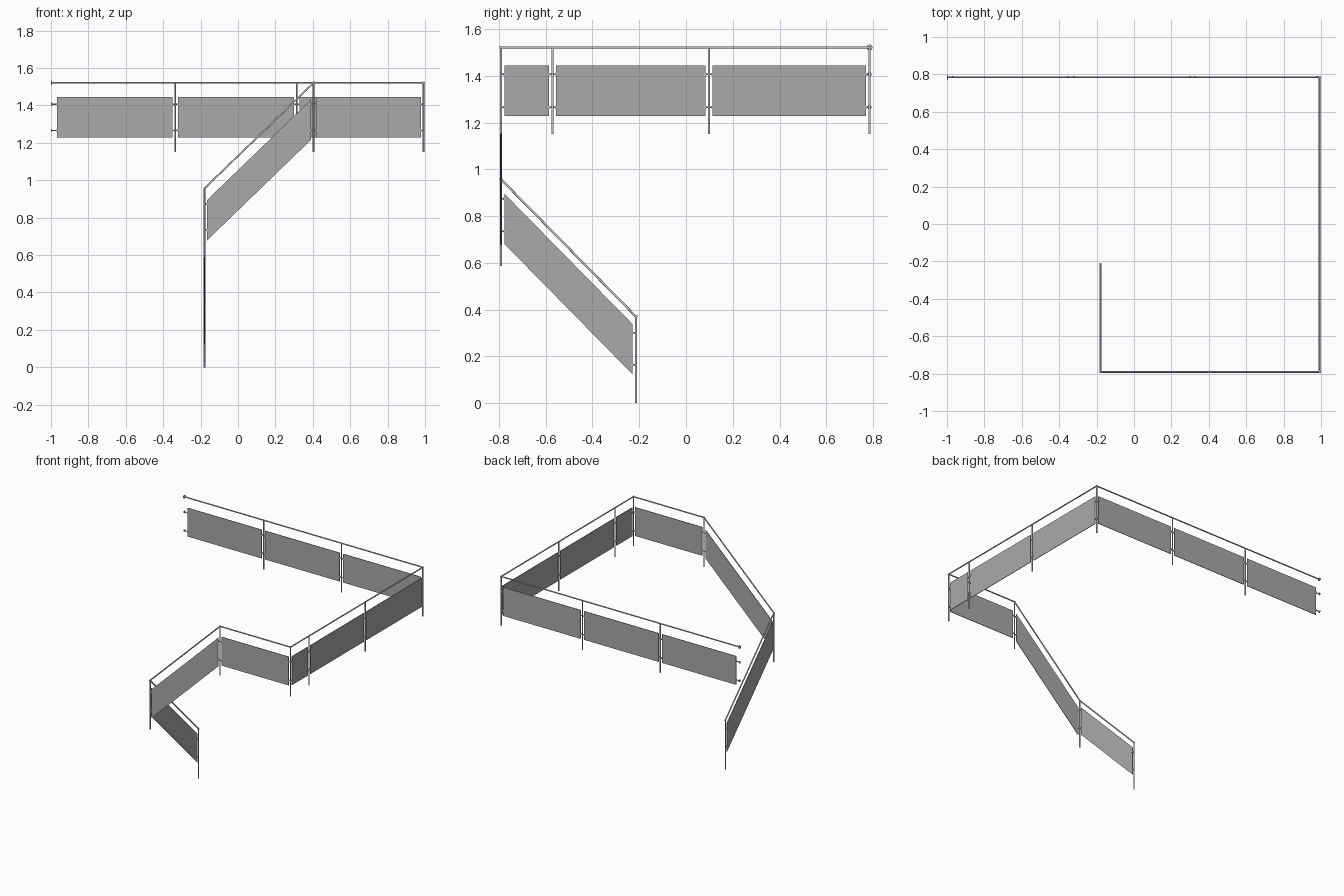
import bpy, bmesh
from mathutils import Vector, Matrix

if "Cube" in bpy.data.objects:
    bpy.data.objects.remove(bpy.data.objects["Cube"])

R = 0.0046          # tube radius of posts and handrail
POST_H = 0.37       # post height
glass = bpy.data.materials.new("glass")
glass.diffuse_color = (0.4, 0.4, 0.4, 0.7)
glass.use_nodes = True
glass.node_tree.nodes["Principled BSDF"].inputs["Base Color"].default_value = glass.diffuse_color


def smooth(o):
    bpy.ops.object.select_all(action='DESELECT')
    o.select_set(True)
    bpy.context.view_layer.objects.active = o
    bpy.ops.object.shade_smooth_by_angle()


def tube(name, a, b, r, sides=16):
    a, b = Vector(a), Vector(b)
    d = b - a
    bpy.ops.mesh.primitive_cylinder_add(vertices=sides, radius=r, depth=d.length, location=(a + b) / 2)
    o = bpy.context.object
    o.name = name
    o.rotation_euler = d.to_track_quat('Z', 'Y').to_euler()
    smooth(o)
    return o


def joint(name, p, r):
    bpy.ops.mesh.primitive_uv_sphere_add(segments=16, ring_count=10, radius=r, location=p)
    bpy.context.object.name = name
    smooth(bpy.context.object)


def flat_dir(a, b):
    d = Vector((b.x - a.x, b.y - a.y, 0))
    return d.normalized()


# clamp: stem from the post plus a small jaw gripping the panel edge
def clamp(p, d, reach):
    tube("clamp_stem", p, p + d * reach, 0.0032, 10)
    bpy.ops.mesh.primitive_cube_add(size=1, location=p + d * reach)
    o = bpy.context.object
    o.name = "clamp_jaw"
    size = Vector((0.008, 0.010, 0.010))
    if abs(d.y) > 0.5:
        size = Vector((0.010, 0.008, 0.010))
    o.scale = size


# glass panel: vertical sheet sheared along the handrail slope
def panel(a, b, gap_a, gap_b, top, bottom, t=0.004):
    d = flat_dir(a, b)
    run = Vector((b.x - a.x, b.y - a.y, 0)).length
    side = Vector((-d.y, d.x, 0)) * t / 2
    p, q = a.lerp(b, gap_a / run), a.lerp(b, 1 - gap_b / run)
    bm = bmesh.new()
    corners = [p - Vector((0, 0, top)), q - Vector((0, 0, top)),
               q - Vector((0, 0, bottom)), p - Vector((0, 0, bottom))]
    front = [bm.verts.new(c + side) for c in corners]
    back = [bm.verts.new(c - side) for c in corners]
    bm.faces.new(front)
    bm.faces.new(back[::-1])
    for i in range(4):
        j = (i + 1) % 4
        bm.faces.new((front[i], back[i], back[j], front[j]))
    bmesh.ops.recalc_face_normals(bm, faces=bm.faces)
    me = bpy.data.meshes.new("glass_panel")
    bm.to_mesh(me)
    bm.free()
    me.materials.append(glass)
    bpy.context.collection.objects.link(bpy.data.objects.new("glass_panel", me))


# post tops from the foot of the stairs to the wall
E, N, S, Z = 0.992, 0.785, -0.791, 1.521
points = [Vector(p) for p in [
    (-0.179, -0.214, 0.37), (-0.179, S, 0.957), (0.404, S, Z), (E, S, Z),
    (E, -0.571, Z), (E, 0.098, Z), (E, N, Z), (0.314, N, Z), (-0.336, N, Z), (-1.0, N, Z)]]
last = len(points) - 1
corners = [0, 1, 2, 3, 6, last]

# handrail and its corner joints
for i, j in zip(corners, corners[1:]):
    tube("handrail", points[i], points[j], R)
for i in corners[:-1]:
    joint("handrail_joint", points[i], 0.0068)

# posts
for p in points[:-1]:
    tube("post", p - Vector((0, 0, POST_H)), p, R)

# panels with clamps at both ends
for i, (a, b) in enumerate(zip(points, points[1:])):
    top, bottom = (0.047, 0.262) if i == 0 else (0.076, 0.292)
    end = 0.032 if i == last - 1 else 0.0145
    panel(a, b, 0.0145, end, top, bottom)
    d = flat_dir(a, b)
    for p, dr, reach in ((a, d, 0.0145), (b, -d, end)):
        drops = (0.07, 0.206) if i == 0 and p is a else (0.083, 0.223) if p.z < 1 else (0.115, 0.255)
        for h in drops:
            clamp(p - Vector((0, 0, h)), dr, reach)

# wall flanges at the far end
w = points[-1]
for h, r in ((0, 0.0125), (0.115, 0.009), (0.255, 0.009)):
    p = w - Vector((0, 0, h))
    tube("wall_flange", p, p + Vector((0.005, 0, 0)), r, 20)
